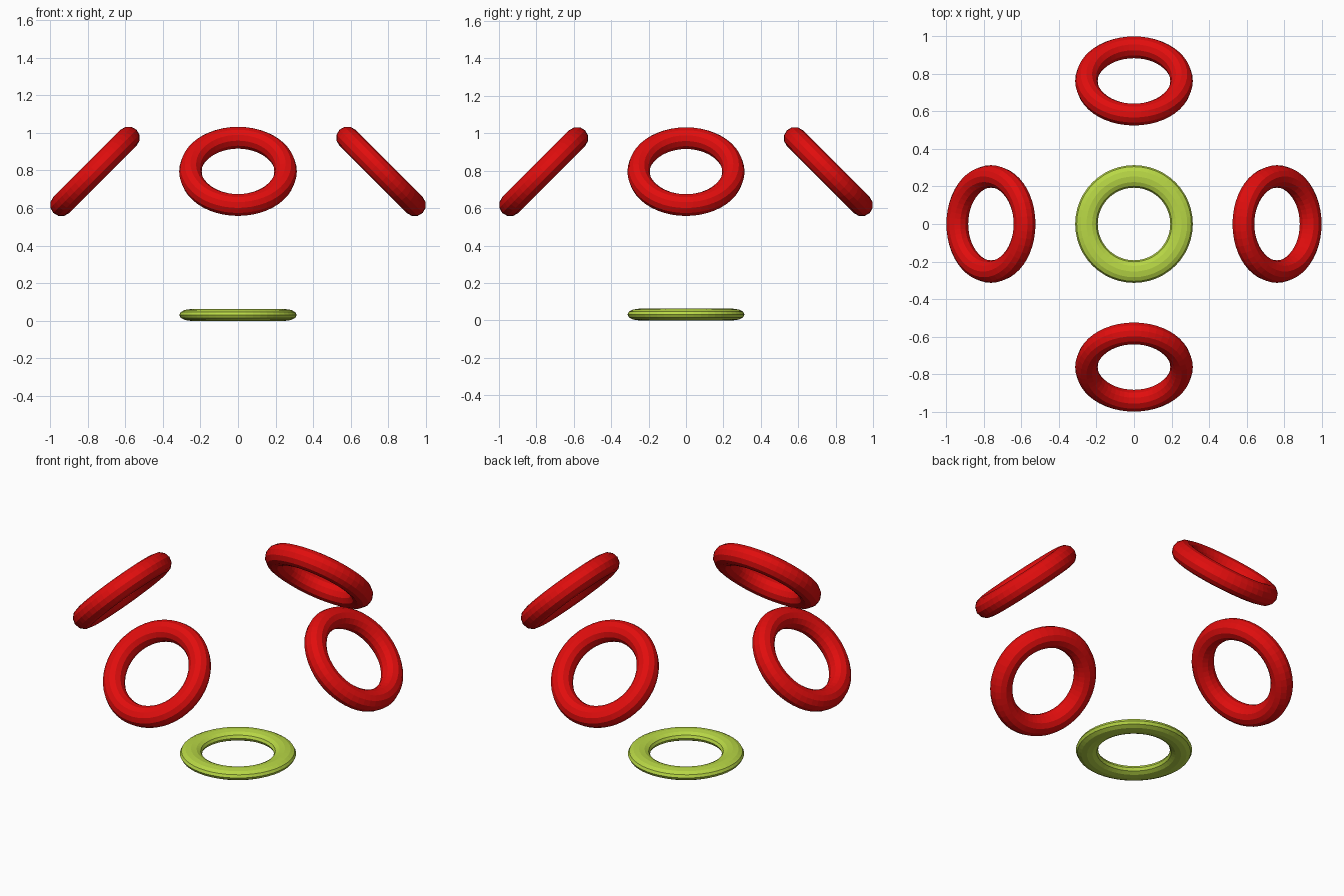
import bpy, math

if "Cube" in bpy.data.objects:
    bpy.data.objects.remove(bpy.data.objects["Cube"])

def material(name, rgb):
    m = bpy.data.materials.new(name)
    m.diffuse_color = (*rgb, 1)
    m.use_nodes = True
    m.node_tree.nodes["Principled BSDF"].inputs["Base Color"].default_value = m.diffuse_color
    return m

red = material("red", (0.75, 0.004, 0.004))
lime = material("lime green", (0.48, 0.68, 0.06))

MAJOR, MINOR = 0.253, 0.06

def ring(name, loc, rot, mat):
    bpy.ops.mesh.primitive_torus_add(major_segments=48, minor_segments=12,
                                     major_radius=MAJOR, minor_radius=MINOR,
                                     location=loc, rotation=rot)
    ob = bpy.context.object
    ob.name = name
    ob.data.materials.append(mat)
    return ob

# Flattened ring on the ground
base = ring("base_ring", (0, 0, 0.031), (0, 0, 0), lime)
base.scale.z = 0.031 / MINOR

# Four raised rings, each tilted 45 degrees outwards
for i, side in enumerate(("right", "back", "left", "front")):
    a = i * math.pi / 2
    ring(side + "_ring", (0.761 * math.cos(a), 0.761 * math.sin(a), 0.795),
         (0, math.pi / 4, a), red)
